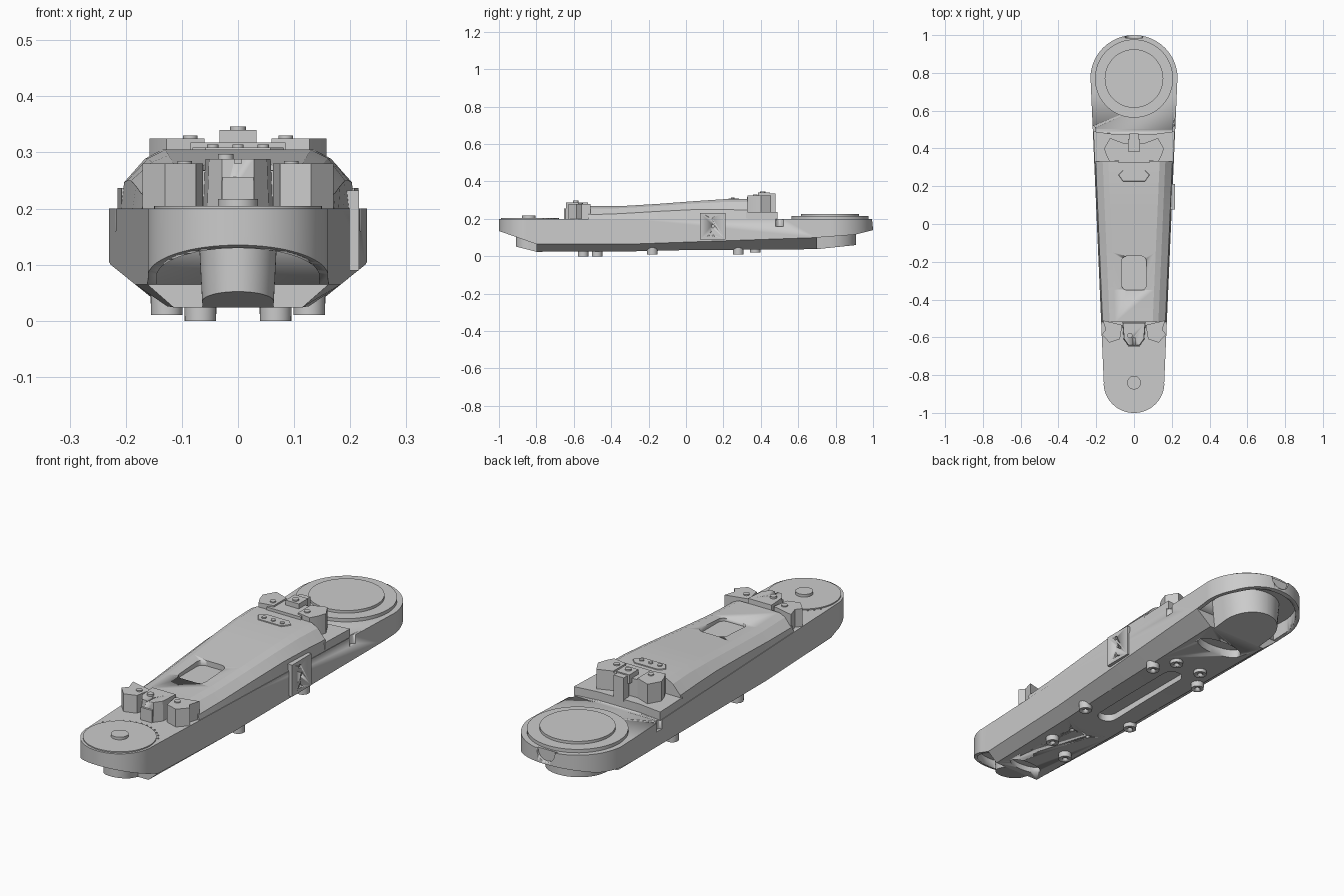
import bpy, bmesh
from math import sin, cos, pi, sqrt, radians

if "Cube" in bpy.data.objects:
    bpy.data.objects.remove(bpy.data.objects["Cube"])

YB, RB, YF, RF = 0.77, 0.23, -0.84, 0.16      # big (rear) and small (front) end circles


def lerp(table, y):
    for (a, va), (b, vb) in zip(table, table[1:]):
        if y <= b:
            t = max(0, (y - a) / (b - a))
            return va + (vb - va) * t
    return table[-1][1]


def half_width(y, inset=0):
    if y > YB:
        return sqrt(max(0, (RB - inset) ** 2 - (y - YB) ** 2)) + 0.001
    if y < YF:
        return sqrt(max(0, (RF - inset) ** 2 - (y - YF) ** 2)) + 0.001
    return RF + (RB - RF) * (y - YF) / (YB - YF) - inset


def lip(y):
    return lerp([(-1, .135), (-.8, .065), (-.3, .065), (.7, .1), (.9, .115), (1, .14)], y)


def belly(y):
    return lerp([(-.91, .052), (-.8, .024), (-.3, .026), (0, .033), (.7, .038), (.91, .06)], y)


def finish(name, bm, angle=30):
    bmesh.ops.recalc_face_normals(bm, faces=bm.faces)
    me = bpy.data.meshes.new(name)
    bm.to_mesh(me)
    bm.free()
    ob = bpy.data.objects.new(name, me)
    bpy.context.collection.objects.link(ob)
    bpy.ops.object.select_all(action='DESELECT')
    ob.select_set(True)
    bpy.context.view_layer.objects.active = ob
    bpy.ops.object.shade_smooth_by_angle(angle=radians(angle))
    return ob


def loft(name, rings, angle=30):
    bm = bmesh.new()
    vs = [[bm.verts.new(p) for p in r] for r in rings]
    n = len(vs[0])
    for a, b in zip(vs, vs[1:]):
        for i in range(n):
            bm.faces.new((a[i], a[(i + 1) % n], b[(i + 1) % n], b[i]))
    bm.faces.new(vs[0])
    bm.faces.new(vs[-1][::-1])
    return finish(name, bm, angle)


def prism(name, pts, z0, z1, top=1.0):
    cx = sum(p[0] for p in pts) / len(pts)
    cy = sum(p[1] for p in pts) / len(pts)
    return loft(name, [[(x, y, z0) for x, y in pts],
                       [(cx + (x - cx) * top, cy + (y - cy) * top, z1) for x, y in pts]])


def ellipse(cx, cy, rx, ry=None, n=32):
    ry = ry or rx
    return [(cx + rx * cos(2 * pi * i / n), cy + ry * sin(2 * pi * i / n)) for i in range(n)]


def rounded(cx, cy, w, h, r):
    out = []
    for k, (sx, sy) in enumerate([(1, 1), (-1, 1), (-1, -1), (1, -1)]):
        for i in range(7):
            a = pi / 2 * (k + i / 6)
            out.append((cx + sx * (w - r) + r * cos(a), cy + sy * (h - r) + r * sin(a)))
    return out


def rect(x0, x1, y0, y1):
    return [(x0, y0), (x1, y0), (x1, y1), (x0, y1)]


def disc(name, x, y, r, z0, z1, top=1.0, n=48):
    return prism(name, ellipse(x, y, r, n=n), z0, z1, top)


def axis_cyl(name, c, r, d, axis, n=24):
    rings = []
    for s in (-d, d):
        ring = [(r * cos(2 * pi * i / n), r * sin(2 * pi * i / n)) for i in range(n)]
        rings.append([(c[0] + s, c[1] + u, c[2] + v) if axis == 'X' else
                      (c[0] + u, c[1] + s, c[2] + v) for u, v in ring])
    return loft(name, rings)


def cut(ob, *cutters):
    for c in cutters:
        c.hide_render = True
        m = ob.modifiers.new("cut", 'BOOLEAN')
        m.operation, m.solver, m.object = 'DIFFERENCE', 'EXACT', c
        bpy.context.view_layer.objects.active = ob
        bpy.ops.object.modifier_apply(modifier=m.name)
        bpy.data.objects.remove(c)


def stations(y0, y1, inset=0, n=20):
    ys = [y0, y1, YF, YB, -.8, -.3, .7]
    for i in range(n + 1):
        a = pi / 2 * i / n
        ys += [YF - (RF - inset) * cos(a), YB + (RB - inset) * cos(a)]
    return sorted({round(y, 5) for y in ys if y0 - 1e-6 <= y <= y1 + 1e-6})


def slab(name, y0, y1, inset, lo, hi):
    rings = []
    for y in stations(y0, y1, inset):
        w = half_width(y, inset)
        rings.append([(-w, y, lo(y)), (w, y, lo(y)), (w, y, hi), (-w, y, hi)])
    return loft(name, rings)


# Upper shell with hollow ends, rear thumb notch and side notches
shell = slab("upper_shell", -1, 1, 0, lip, 0.2)
cut(shell, slab("c", -1 + .016, -.8, .016, lambda y: 0, .17),
    slab("c", .7, 1 - .018, .018, lambda y: 0, .17),
    axis_cyl("c", (0, 1, .195), .045, .014, 'Y'),
    *[disc("c", s * .226, .5, .022, .16, .25) for s in (-1, 1)])

# Lower pan with chamfered flanks, slot, end openings and screw holes
rings = []
for y in (-.8, -.3, 0, .35, .7):
    w, b = half_width(y), .115 + .035 * (y + .8) / 1.5
    rings.append([(-w, y, lip(y)), (-b, y, belly(y)), (b, y, belly(y)), (w, y, lip(y))])
pan = loft("lower_pan", rings, 15)
cut(pan, prism("c", rounded(0, .04, .045, .26, .044), -.1, .06),
    prism("c", ellipse(0, .58, .115, .05), -.1, .075),
    prism("c", ellipse(0, -.74, .08, .033), -.1, .05),
    *[disc("c", s * .045, -.37, .01, -.1, .045) for s in (-1, 1)])

# Joint housings protruding from the pan under each end
for name, yc, r, s, yend in (("rear_joint_housing", YB, .14, 1, .7),
                             ("front_joint_housing", YF, .07, -1, -.8)):
    rings = []
    for y in [yc + s * r * cos(pi / 2 * i / 14) for i in range(15)] + [yend]:
        w = sqrt(max(0, r * r - (y - yc) ** 2)) + .001 if y != yend else r
        rings.append([(-w * .9, y, belly(y)), (w * .9, y, belly(y)), (w, y, .171), (-w, y, .171)])
    loft(name, rings)

# Raised faceted centre cover with window recess
top = [(-.52, .268), (-.35, .268), (-.15, .28), (.05, .295), (.2, .305), (.33, .305)]
shoulder = [(-.52, .222), (-.35, .228), (-.15, .24), (.05, .25), (.2, .25), (.33, .247)]
rings = []
for y, zt in top:
    w, zs = half_width(y), lerp(shoulder, y)
    half = [(w - .002, .198), (w - .008, zs), (w - .045, zs + (zt - zs) * .72), (w - .075, zt)]
    rings.append([(x, y, z) for x, z in half] + [(-x, y, z) for x, z in half[::-1]])
cover = loft("centre_cover", rings, 8)
cut(cover, prism("c", rounded(0, -.26, .066, .09, .03), .255, .4))

# Step behind the cover
w0, w1 = half_width(.33) - .003, half_width(.49) - .003
prism("rear_step", [(-w0, .32), (w0, .32), (w1, .49), (.1, .475), (-.1, .475), (-w1, .49)], .198, .237)

# Indicator plate on the cover
prism("indicator_plate", [(-.085, .26), (-.06, .225), (.06, .225), (.085, .26), (.06, .285), (-.06, .285)],
      .3, .309, .95)
for i in range(3):
    disc("indicator_stud", (i - 1) * .045, .25, .01, .305, .314, n=16)

# Round end caps
disc("rear_cap_rim", 0, YB, .207, .198, .215)
disc("rear_cap", 0, YB, .155, .21, .227)
disc("front_cap", 0, YF, .15, .198, .205)
disc("front_cap_button", 0, YF, .036, .203, .217)
for i in range(13):
    a = radians(30 + i * 10)
    disc("cap_tick", .157 * cos(a), YF + .157 * sin(a), .003, .198, .204, n=8)

# Clamp wings, mirrored left and right
front_wing = [(.062, -.535), (.165, -.51), (.15, -.56), (.17, -.585), (.13, -.628), (.075, -.61)]
rear_wing = [(.06, .34), (.127, .328), (.145, .36), (.158, .4), (.127, .455), (.06, .43)]
for s in (-1, 1):
    prism("front_clamp_wing", [(s * x, y) for x, y in front_wing], .198, .28)
    prism("rear_clamp_wing", [(s * x, y) for x, y in rear_wing], .23, .325)
    disc("front_clamp_screw", s * .095, -.565, .013, .275, .285, n=20)
    disc("rear_clamp_screw", s * .085, .37, .013, .32, .33, n=20)

# Clamp centre blocks and fasteners
block = prism("front_clamp_block", [(-.062, -.52), (.062, -.52), (.055, -.61), (.03, -.645), (-.03, -.645),
                                    (-.055, -.61)], .198, .288, .94)
cut(block, prism("c", rect(-.006, .006, -.7, -.6), .28, .4))
prism("front_clamp_pillar", rect(-.028, .028, -.652, -.6), .198, .256)
disc("front_clamp_bolt", -.022, -.59, .014, .28, .297, n=20)
prism("rear_clamp_block", [(-.085, .325), (.085, .325), (.06, .43), (-.06, .43)], .23, .318)
prism("rear_clamp_latch", rect(-.033, .033, .385, .45), .3, .34)
prism("rear_clamp_tongue", rect(-.025, .025, .44, .478), .23, .335)
disc("rear_clamp_bolt", 0, .41, .014, .33, .346, n=20)

# Side connector plate with three holes
bm = bmesh.new()
bmesh.ops.create_cube(bm, size=1)
for v in bm.verts:
    v.co = (.203 + v.co.x * .026, .144 + v.co.y * .137, .161 + v.co.z * .142)
plate = finish("side_plate", bm)
cut(plate, *[axis_cyl("c", (.216, y, z), .009, .006, 'X') for y, z in
             ((.132, .205), (.144, .161), (.132, .117))])

# Mounting feet with screw holes
for x, y, z in ((.127, -.18, .01), (-.127, -.18, .01), (.127, .28, .01), (-.127, .28, .01),
                (.067, .37, .02), (-.067, .37, .02), (.067, -.475, 0), (-.067, -.55, 0)):
    foot = disc("mounting_foot", x, y, .028, z, .07, 1.05, 28)
    cut(foot, disc("c", x, y, .012, z - .02, z + .02, n=16))
